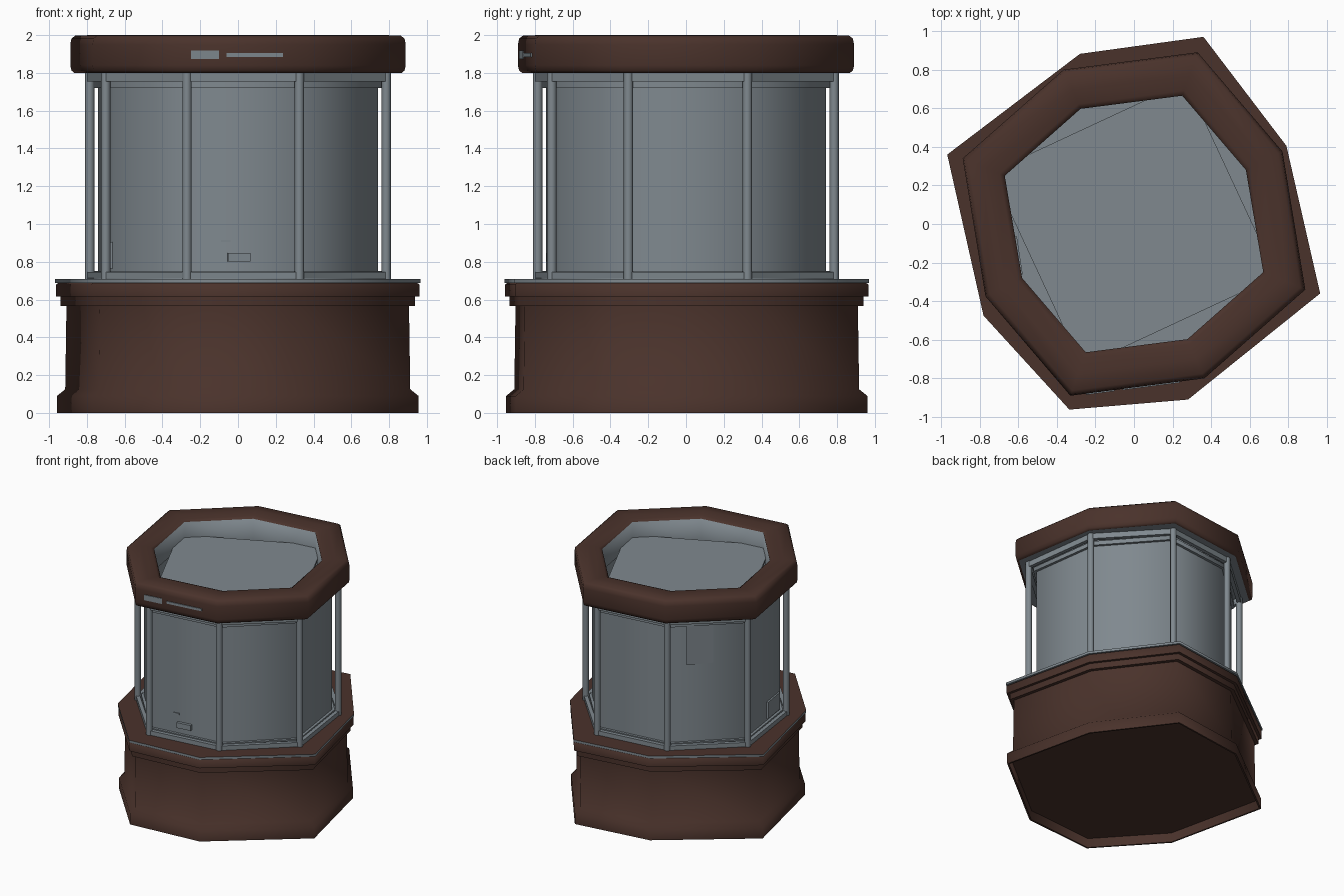
import bpy, bmesh, math
from mathutils import Vector

cube = bpy.data.objects.get("Cube")
if cube:
    bpy.data.objects.remove(cube, do_unlink=True)


def material(name, rgb):
    m = bpy.data.materials.new(name)
    m.use_nodes = True
    m.diffuse_color = (*rgb, 1)
    m.node_tree.nodes["Principled BSDF"].inputs["Base Color"].default_value = (*rgb, 1)
    return m


BROWN = material("dark brown", (0.068, 0.032, 0.024))
GREY = material("cool grey", (0.215, 0.25, 0.275))


def octagon(half):
    """Half of the corners; the rest follow by a half turn."""
    pts = [Vector(p) for p in half]
    return pts + [-p for p in pts]


def finish(name, bm, mats, angle=70):
    bmesh.ops.recalc_face_normals(bm, faces=bm.faces)
    me = bpy.data.meshes.new(name)
    bm.to_mesh(me)
    bm.free()
    for m in mats:
        me.materials.append(m)
    ob = bpy.data.objects.new(name, me)
    bpy.context.collection.objects.link(ob)
    bpy.ops.object.select_all(action='DESELECT')
    ob.select_set(True)
    bpy.context.view_layer.objects.active = ob
    bpy.ops.object.shade_smooth_by_angle(angle=math.radians(angle))
    return ob


def loft(name, sections, mats, bands=None, closed=False):
    """Join outlines (points, z); closed loops the last section to the first."""
    bm = bmesh.new()
    rings = [[bm.verts.new((p.x, p.y, z)) for p in pts] for pts, z in sections]
    count = len(rings[0])
    for i in range(len(rings) - (0 if closed else 1)):
        a, b = rings[i], rings[(i + 1) % len(rings)]
        for j in range(count):
            k = (j + 1) % count
            f = bm.faces.new((a[j], a[k], b[k], b[j]))
            f.material_index = bands[i] if bands else 0
    if not closed:
        bm.faces.new(rings[0])
        top = bm.faces.new(rings[-1])
        top.material_index = bands[-1] if bands else 0
    return finish(name, bm, mats)


def box(name, centre, size, turn, mat):
    bm = bmesh.new()
    bmesh.ops.create_cube(bm, size=1)
    bmesh.ops.scale(bm, vec=size, verts=bm.verts)
    ob = finish(name, bm, [mat], 30)
    ob.location = centre
    ob.rotation_euler.z = turn


def scaled(pts, s):
    return [p * s for p in pts]


def blend(a, b, t):
    return [p.lerp(q, t) for p, q in zip(a, b)]


base = [Vector(p) for p in ((.36, .97), (.79, .405), (.965, -.36), (.28, -.91),
                            (-.335, -.962), (-.78, -.475), (-.968, .36), (-.28, .882))]
frame = octagon([(.27, .785), (.70, .325), (.785, -.305), (.325, -.71)])
wall = octagon([(.27, .74), (.66, .30), (.74, -.27), (.31, -.67)])
rim_out = octagon([(.33, .89), (.77, .375), (.888, -.34), (.365, -.80)])
rim_in = octagon([(.25, .665), (.58, .28), (.67, -.25), (.277, -.597)])

# Plinth with a recessed underside, and pedestal body
loft("pedestal", [(scaled(base, s), z) for s, z in
     ((.97, .075), (.975, 0), (.99, 0), (.99, .09), (.945, .125), (.938, .57))], [BROWN])

# Stepped ledge, with a thin grey edge strip and brown top
loft("ledge_moulding", [(scaled(base, s), z) for s, z in
     ((.97, .565), (.97, .615), (.995, .615), (.995, .68), (.98, .69))], [BROWN])
loft("ledge_top", [(base, .688), (base, .708)], [GREY, BROWN], [0, 1])
loft("display_floor", [(scaled(frame, 1.02), z) for z in (.70, .716)], [GREY])

# Posts and rails of the glazing frame
for i, p in enumerate(frame):
    bm = bmesh.new()
    bmesh.ops.create_cone(bm, cap_ends=True, segments=8, radius1=.025,
                          radius2=.025, depth=1.1)
    post = finish(f"post_{i + 1}", bm, [GREY])
    post.location = (p.x, p.y, 1.255)
    q = frame[(i + 1) % len(frame)]
    mid, d = (p + q) / 2, q - p
    for label, z, h in (("lower", .73, .03), ("upper", 1.78, .05)):
        box(f"{label}_rail_{i + 1}", (mid.x, mid.y, z), (d.length, .03, h),
            math.atan2(d.y, d.x), GREY)


# Inner cabinet: open-topped shell with bands round its ends
def tube(name, outer, inner, low, high):
    a, b = scaled(wall, outer), scaled(wall, inner)
    loft(name, [(a, low), (a, high), (b, high), (b, low)], [GREY], closed=True)


tube("cabinet_shell", 1, .98, .71, 1.81)
tube("cabinet_upper_band", 1.03, .99, 1.72, 1.755)
tube("cabinet_lower_band", 1.03, .99, .715, .75)

# Square ceiling panel reaching the four far corners
loft("ceiling_panel", [(wall[::2], z) for z in (1.83, 1.85)], [GREY])


def on_side(name, facing, out, along, z, size, mat=GREY):
    """Box standing on an upright side; out is the distance from the axis."""
    a = math.radians(facing)
    n = Vector((math.cos(a), math.sin(a)))
    t = Vector((-n.y, n.x))
    p = n * (out + size[1] / 2) + t * along
    box(name, (p.x, p.y, z), size, a + math.pi / 2, mat)


on_side("door_handle", -82.6, .69, -.087, .823, (.12, .035, .045))
on_side("latch_plate", -82.6, .70, -.158, .91, (.05, .008, .012))
on_side("side_bracket", 188.8, .61, .07, .835, (.20, .10, .14))
on_side("rear_panel", 137, .70, .06, 1.56, (.41, .008, .33))

# Crown ring: brown rounded outside, grey underside and inner wall
profile = ((.12, 1.80, 0), (.10, 1.80, 0), (.03, 1.812, 0), (0, 1.84, 0),
           (0, 1.95, 0), (.03, 1.982, 0), (.12, 1.997, 0), (.5, 2.0, 0),
           (.88, 1.992, 0), (1, 1.98, 1), (1, 1.80, 1))
loft("crown_ring", [(blend(rim_out, rim_in, t), z) for t, z, _ in profile],
     [BROWN, GREY], [m for _, _, m in profile], closed=True)

# Plain grey trim strip on the crown front
on_side("crown_trim_wide", -82.6, .838, -.285, 1.895, (.15, .008, .045))
on_side("crown_trim_narrow", -82.6, .838, -.02, 1.895, (.30, .008, .02))
